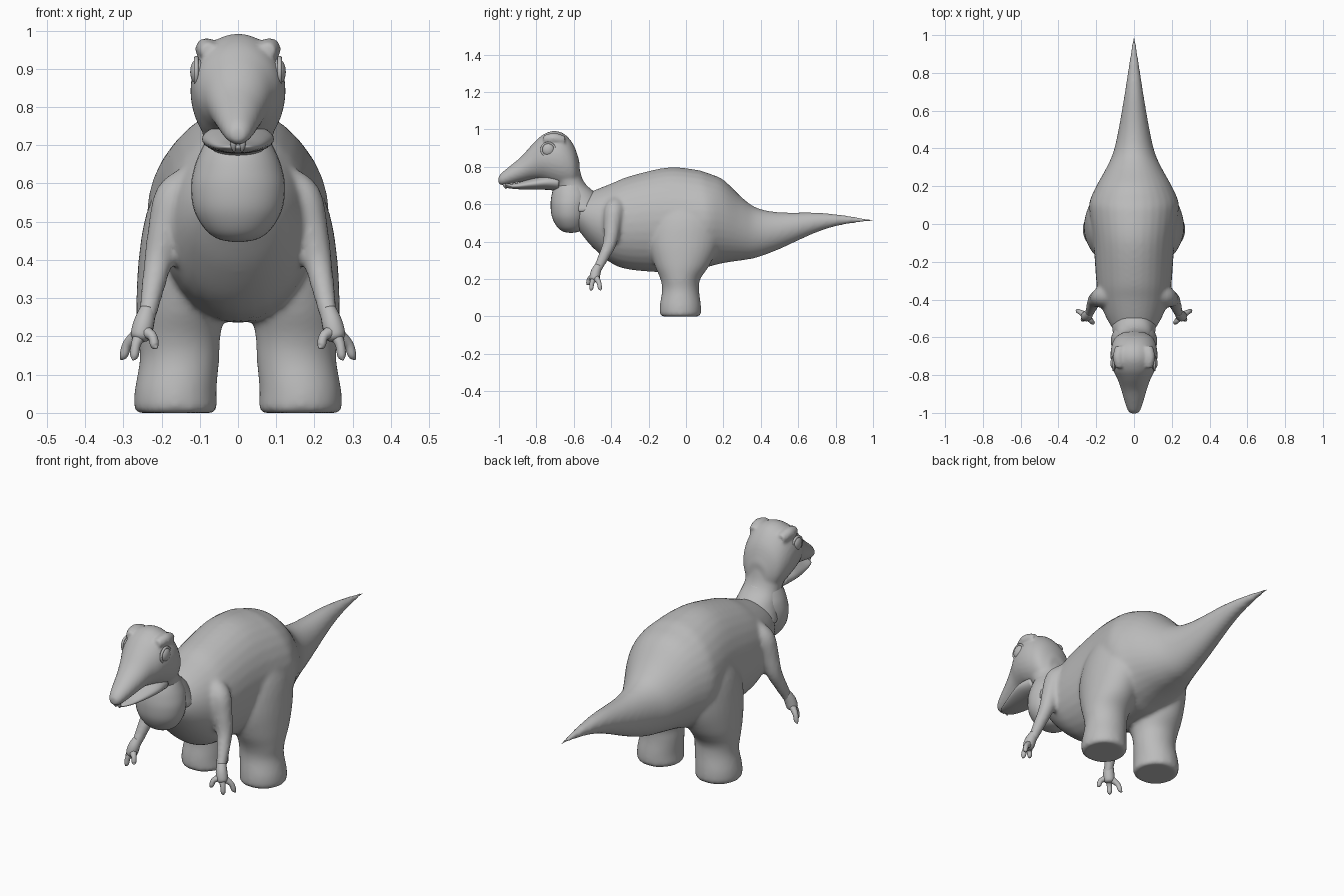
import bpy, bmesh, math
from mathutils import Vector

cube = bpy.data.objects.get("Cube")
if cube:
    bpy.data.objects.remove(cube, do_unlink=True)

skin = bpy.data.materials.new("grey_skin")
skin.use_nodes = True
GREY = (0.5, 0.5, 0.5, 1)
skin.diffuse_color = GREY
skin.node_tree.nodes["Principled BSDF"].inputs["Base Color"].default_value = GREY


def spline(stations, steps=5):
    """Catmull-Rom interpolation of tuples."""
    out = []
    for i in range(len(stations) - 1):
        a, b, c, d = (stations[max(0, min(len(stations) - 1, i + k))] for k in (-1, 0, 1, 2))
        for s in range(steps):
            t = s / steps
            out.append([q + 0.5 * t * (r - p + t * (2 * p - 5 * q + 4 * r - e + t * (3 * (q - r) + e - p)))
                        for p, q, r, e in zip(a, b, c, d)])
    return out + [list(stations[-1])]


def skin_rings(bm, rings):
    """Bridge rings of points and cap both ends."""
    loops = [[bm.verts.new(p) for p in ring] for ring in rings]
    n = len(loops[0])
    for a, b in zip(loops, loops[1:]):
        for i in range(n):
            j = (i + 1) % n
            bm.faces.new((a[i], a[j], b[j], b[i]))
    bm.faces.new(loops[0])
    bm.faces.new(loops[-1])


def loft(bm, axis, stations, side=1, n=32):
    """Stations: position on axis, low, high, half width, centre x."""
    rings = []
    for t, lo, hi, w, cx in spline(stations):
        ring = []
        for k in range(n):
            a = 2 * math.pi * k / n
            x = side * (cx + w * math.cos(a))
            v = (lo + hi) / 2 + (hi - lo) / 2 * math.sin(a)
            ring.append((x, t, v) if axis == "Y" else (x, v, t))
        rings.append(ring)
    skin_rings(bm, rings)


def tube(bm, points, side=1, n=16):
    """Points: x, y, z, radius."""
    pts = spline(points)
    rings = []
    for i, (x, y, z, r) in enumerate(pts):
        a, b = pts[max(i - 1, 0)], pts[min(i + 1, len(pts) - 1)]
        d = (Vector(b[:3]) - Vector(a[:3])).normalized()
        u = d.cross(Vector((0, 1, 0.2))).normalized()
        v = d.cross(u)
        ring = []
        for k in range(n):
            ang = 2 * math.pi * k / n
            p = Vector((x, y, z)) + r * (u * math.cos(ang) + v * math.sin(ang))
            ring.append((side * p.x, p.y, p.z))
        rings.append(ring)
    skin_rings(bm, rings)


def finish(bm, name, voxel=0, smooth=0):
    bmesh.ops.recalc_face_normals(bm, faces=bm.faces)
    me = bpy.data.meshes.new(name)
    bm.to_mesh(me)
    bm.free()
    me.materials.append(skin)
    for p in me.polygons:
        p.use_smooth = True
    ob = bpy.data.objects.new(name, me)
    bpy.context.collection.objects.link(ob)
    if voxel:
        m = ob.modifiers.new("blend", "REMESH")
        m.mode, m.voxel_size, m.use_smooth_shade = "VOXEL", voxel, True
        m = ob.modifiers.new("soften", "SMOOTH")
        m.factor, m.iterations = 0.5, smooth
    return ob


def ball(name, loc, size):
    bm = bmesh.new()
    bmesh.ops.create_uvsphere(bm, u_segments=32, v_segments=20, radius=1)
    for v in bm.verts:
        v.co = Vector(loc) + Vector([a * b for a, b in zip(v.co, size)])
    return finish(bm, name)


# Body with tail, thick legs and arms blended into one skin
bm = bmesh.new()
loft(bm, "Y", [(-.6, .5, .6, .06, 0), (-.57, .455, .635, .1, 0), (-.5, .37, .67, .145, 0),
               (-.4, .285, .71, .185, 0), (-.3, .25, .75, .2, 0), (-.1, .235, .796, .215, 0),
               (.05, .245, .785, .235, 0), (.12, .265, .765, .235, 0), (.2, .285, .73, .2, 0),
               (.3, .3, .635, .145, 0), (.38, .315, .58, .11, 0), (.5, .36, .557, .082, 0),
               (.7, .45, .555, .048, 0), (.85, .492, .54, .026, 0), (1.005, .508, .516, .004, 0)])
for s in (1, -1):
    loft(bm, "Z", [(0, -.13, .07, .1, .162), (.012, -.14, .08, .108, .163), (.06, -.14, .08, .107, .163),
                   (.14, -.128, .07, .104, .153), (.2, -.137, .077, .108, .154), (.28, -.17, .13, .118, .148),
                   (.4, -.2, .18, .127, .133), (.52, -.18, .18, .118, .122), (.64, -.12, .14, .08, .11)], s)
    tube(bm, [(.12, -.37, .6, .05), (.165, -.385, .56, .055), (.19, -.395, .48, .046), (.208, -.405, .4, .038),
              (.222, -.435, .33, .031), (.238, -.475, .25, .024), (.246, -.485, .225, .024)], s)
finish(bm, "body", 0.01, 8)

# Hands: palm and three clawed fingers on each side
for s, label in ((1, "left"), (-1, "right")):
    bm = bmesh.new()
    tube(bm, [(.236, -.468, .27, .021), (.246, -.483, .235, .027), (.255, -.49, .2, .026), (.258, -.492, .188, .012)], s)
    for tip in ((.307, -.455, .14), (.275, -.51, .138), (.212, -.53, .17)):
        root, end = Vector((.25, -.487, .215)), Vector(tip)
        mid = root.lerp(end, .65) + Vector((0, 0, .016))
        tube(bm, [(*root, .02), (*mid, .013), (*root.lerp(end, .85), .011), (*end, .002)], s, 10)
    finish(bm, label + "_hand")

# Skull, snout and neck
bm = bmesh.new()
loft(bm, "Y", [(-1.003, .712, .745, .018, 0), (-.985, .702, .768, .034, 0), (-.94, .708, .805, .05, 0),
               (-.88, .72, .855, .067, 0), (-.82, .73, .922, .088, 0), (-.77, .725, .968, .112, 0),
               (-.71, .7, .992, .124, 0), (-.65, .68, .975, .12, 0), (-.6, .68, .915, .098, 0),
               (-.57, .7, .83, .05, 0)])
loft(bm, "Z", [(.87, -.73, -.585, .09, 0), (.8, -.74, -.57, .098, 0), (.74, -.725, -.555, .094, 0),
               (.7, -.705, -.53, .09, 0), (.65, -.69, -.475, .098, 0), (.56, -.65, -.42, .12, 0)])
# Broad brow at the crown
for s in (1, -1):
    tube(bm, [(.075, -.76, .945, .022), (.083, -.71, .952, .03), (.075, -.65, .94, .025)], s)
finish(bm, "head", 0.008, 6)

# Lower jaw
bm = bmesh.new()
loft(bm, "Y", [(-.972, .692, .7, .012, 0), (-.955, .686, .704, .036, 0), (-.9, .68, .715, .058, 0),
               (-.82, .678, .738, .082, 0), (-.75, .677, .755, .094, 0), (-.68, .67, .76, .085, 0)])
finish(bm, "lower_jaw")

# Throat pouch, narrowing towards the top
bm = bmesh.new()
loft(bm, "Z", [(.447, -.625, -.605, .012, 0), (.455, -.66, -.57, .052, 0), (.48, -.69, -.545, .086, 0),
               (.53, -.716, -.525, .115, 0), (.59, -.724, -.515, .123, 0), (.64, -.72, -.51, .115, 0),
               (.68, -.71, -.525, .1, 0), (.72, -.69, -.545, .08, 0)])
finish(bm, "throat_pouch")

# Eyes with lid rims, and front fangs
for s, label in ((1, "left"), (-1, "right")):
    ball(label + "_eye", (s * .105, -.737, .892), (.02, .034, .034))
    bpy.ops.mesh.primitive_torus_add(location=(s * .109, -.737, .892), rotation=(0, math.pi / 2, 0),
                                     major_radius=.036, minor_radius=.006,
                                     major_segments=32, minor_segments=10)
    rim = bpy.context.object
    rim.name = label + "_eyelid_rim"
    rim.data.materials.append(skin)
    bpy.ops.object.shade_smooth()
    bm = bmesh.new()
    tube(bm, [(.013, -.972, .725, .009), (.012, -.97, .7, .008), (.01, -.962, .682, .002)], s, 10)
    finish(bm, label + "_fang")
